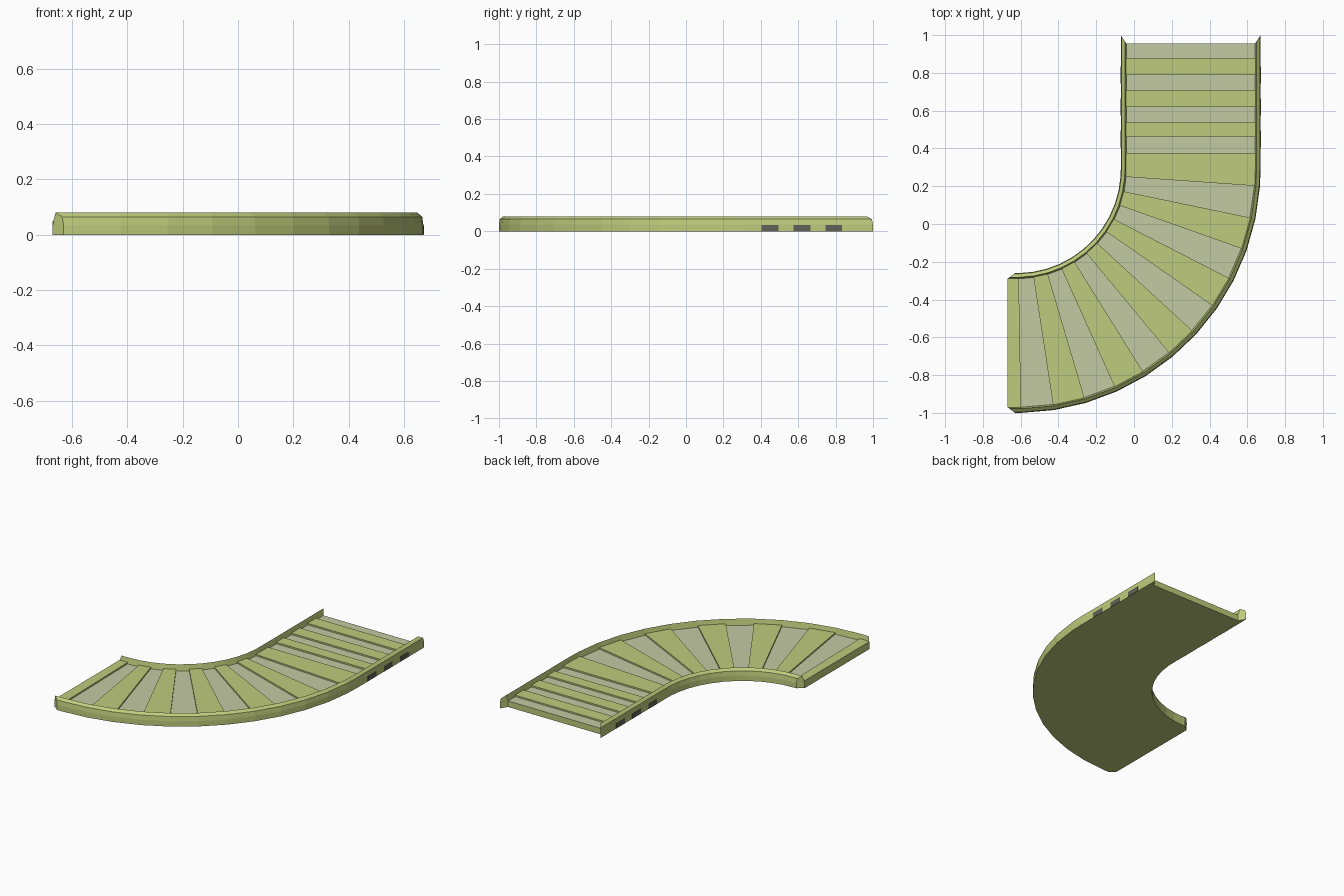
import bpy, bmesh
from math import sin, cos, radians

if "Cube" in bpy.data.objects:
    bpy.data.objects.remove(bpy.data.objects["Cube"], do_unlink=True)

CX, CY = -0.62, 0.29          # centre of the bend
R_IN, R_OUT = 0.55, 1.29      # outer walls of the two rails
RAIL = 0.03                   # rail width
BED_Z, SLAT_Z = 0.04, 0.05
FAN_START, FAN_END, FAN_COUNT = 4, 89, 11


def material(name, rgb):
    m = bpy.data.materials.new(name)
    m.use_nodes = True
    m.diffuse_color = (*rgb, 1)
    m.node_tree.nodes["Principled BSDF"].inputs["Base Color"].default_value = (*rgb, 1)
    return m


green = material("light_green", (0.52, 0.60, 0.20))
grey = material("pale_grey_green", (0.55, 0.59, 0.37))
dark = material("dark_grey", (0.12, 0.12, 0.10))


def point(r, z, station):
    """Point at radius r on a station (angle in degrees, shift along the track)."""
    a, shift = radians(station[0]), station[1]
    return (CX + r * cos(a) - shift * sin(a), CY - r * sin(a) - shift * cos(a), z)


def finish(name, bm, mats):
    bmesh.ops.recalc_face_normals(bm, faces=bm.faces)
    mesh = bpy.data.meshes.new(name)
    bm.to_mesh(mesh)
    bm.free()
    for m in mats:
        mesh.materials.append(m)
    obj = bpy.data.objects.new(name, mesh)
    bpy.context.scene.collection.objects.link(obj)
    return obj


def loft(name, profile, stations, mats, caps, offset=None, painted=None):
    """Sweep a closed (r, z) profile through stations and cap both ends."""
    bm = bmesh.new()
    rings = []
    last = len(stations) - 1
    for i, (a, shift) in enumerate(stations):
        rings.append([bm.verts.new(point(r, z, (a, shift + (offset(i, last, r) if offset else 0))))
                      for r, z in profile])
    n = len(profile)
    for r0, r1 in zip(rings, rings[1:]):
        for j in range(n):
            k = (j + 1) % n
            f = bm.faces.new((r0[j], r0[k], r1[k], r1[j]))
            f.material_index = 1 if j == painted else 0
    for ring in (rings[0], rings[-1]):
        for cap in caps:
            bm.faces.new([ring[j] for j in cap])
    return finish(name, bm, mats)


# Track body: bed with a chamfered rail on each side
half = [(0, 0), (0, 0.035), (0.004, 0.065), (0.022, 0.08), (RAIL, BED_Z)]
profile = [(R_IN + d, z) for d, z in half]
profile += [(R_OUT - d, z) for d, z in reversed(half)]
profile += [(R_OUT - RAIL, 0), (R_IN + RAIL, 0)]


def mitre(i, last, r):
    """Rail ends are cut at a slant so that sections interlock."""
    t = max(0, 1 - min(r - R_IN, R_OUT - r) / RAIL)
    return -0.045 * t if i == 0 else -0.04 * t if i == last else 0


step = (FAN_END - FAN_START) / FAN_COUNT
fan = [(FAN_START + step * i, 0) for i in range(FAN_COUNT + 1)]
START, END = (0, CY - 0.955), (90, 0.05)
loft("track_body", profile, [START, (0, 0)] + fan + [(90, 0), END], [green, grey],
     [(0, 1, 2, 3, 4, 11), (11, 4, 5, 10), (10, 5, 6, 7, 8, 9)], mitre, painted=4)

# Raised green slats, the grey bed showing between them
slat_profile = [(R_IN + 0.028, BED_Z - 0.002), (R_IN + 0.028, SLAT_Z),
                (R_OUT - 0.028, SLAT_Z), (R_OUT - 0.028, BED_Z - 0.002)]


def slat(name, stations):
    loft(name, slat_profile, stations, [green], [(0, 1, 2, 3)])


for i, (y0, y1) in enumerate([(0.88, 0.79), (0.71, 0.62), (0.54, 0.46)]):
    slat(f"straight_slat_{i + 1}", [(0, CY - y0), (0, CY - y1)])
slat("transition_slat", [(0, CY - 0.375), (0, 0), fan[0]])
for i in range(1, FAN_COUNT, 2):
    slat(f"fan_slat_{i // 2 + 1}", [fan[i], fan[i + 1]])
slat("end_slat", [fan[-1], (90, 0), END])

# Dark slots along the foot of both straight walls
for side, r in (("left", R_OUT), ("right", R_IN)):
    for i, y in enumerate((0.45, 0.62, 0.79)):
        box = [(r - 0.002, 0.001), (r - 0.002, 0.034), (r + 0.002, 0.034), (r + 0.002, 0.001)]
        loft(f"{side}_slot_{i + 1}", box, [(0, CY - y - 0.045), (0, CY - y + 0.045)],
             [dark], [(0, 1, 2, 3)])
